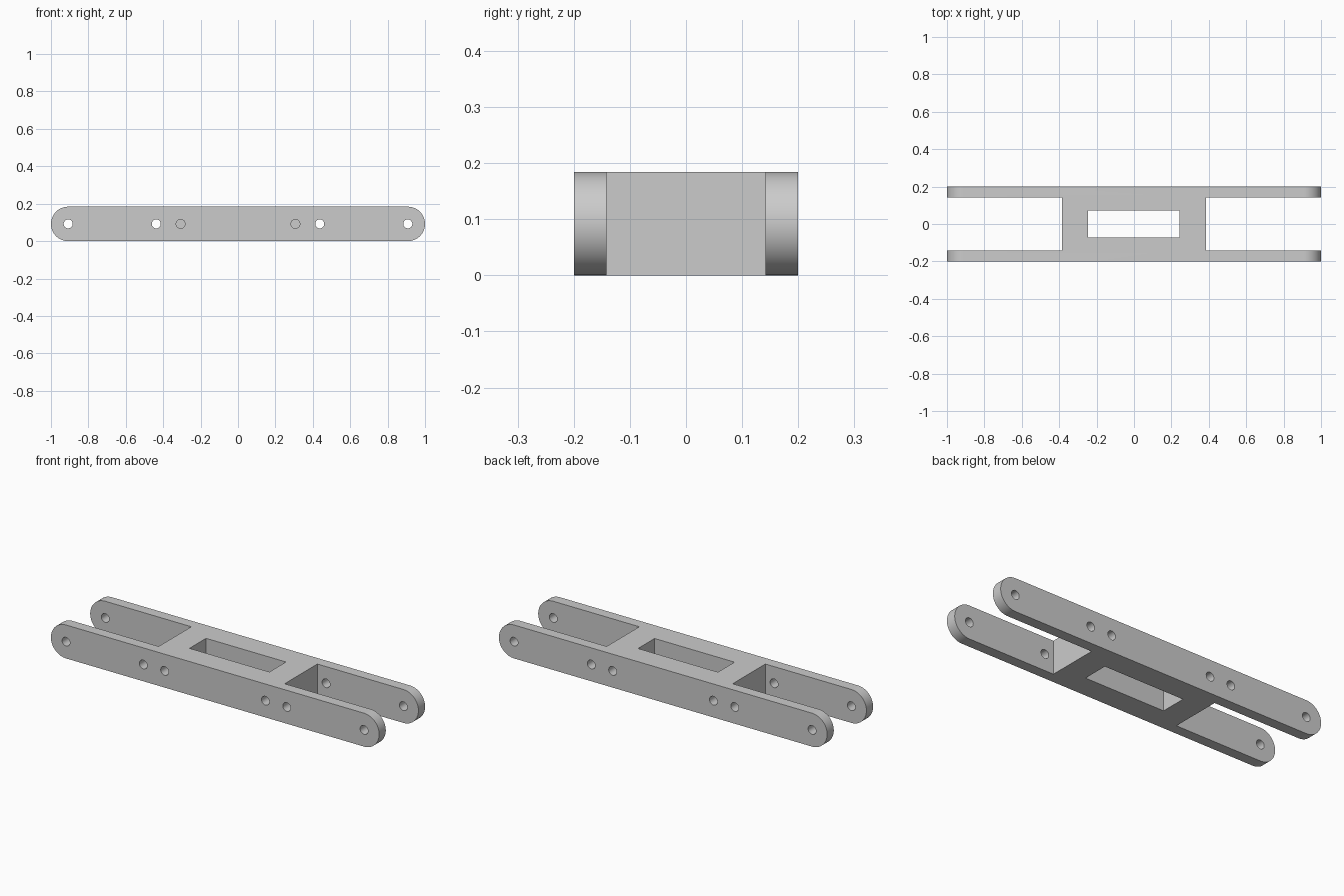
import bpy
import bmesh
from math import pi, sin, cos

if "Cube" in bpy.data.objects:
    bpy.data.objects.remove(bpy.data.objects["Cube"])

HEIGHT = 0.184
R = HEIGHT / 2          # end rounding radius, also mid height
END = 1 - R             # centre of the rounded ends
HALF_W = 0.2            # half of the overall width
ARM_IN = 0.142          # inner face of the arms
HOLE_R = 0.024

grey = bpy.data.materials.new("plain grey")
grey.use_nodes = True
colour = (0.6, 0.6, 0.6, 1)
grey.diffuse_color = colour
grey.node_tree.nodes["Principled BSDF"].inputs["Base Color"].default_value = colour


def prism(name, outline, y0, y1):
    """Extrude an (x, z) outline along y."""
    bm = bmesh.new()
    face = bm.faces.new([bm.verts.new((x, y0, z)) for x, z in outline])
    ext = bmesh.ops.extrude_face_region(bm, geom=[face])["geom"]
    moved = [v for v in ext if isinstance(v, bmesh.types.BMVert)]
    bmesh.ops.translate(bm, verts=moved, vec=(0, y1 - y0, 0))
    bmesh.ops.recalc_face_normals(bm, faces=bm.faces)
    mesh = bpy.data.meshes.new(name)
    bm.to_mesh(mesh)
    bm.free()
    mesh.materials.append(grey)
    ob = bpy.data.objects.new(name, mesh)
    bpy.context.collection.objects.link(ob)
    return ob


def arc(cx, radius, start, sweep, steps):
    return [(cx + radius * cos(start + sweep * i / steps),
             R + radius * sin(start + sweep * i / steps)) for i in range(steps + 1)]


def box(name, x0, x1, half_y):
    return prism(name, [(x0, -1), (x1, -1), (x1, 1), (x0, 1)], -half_y, half_y)


def hole(name, x, y0, y1):
    return prism(name, arc(x, HOLE_R, 0, 2 * pi, 32)[:-1], y0, y1)


# Round-ended bar that becomes the link frame
frame = prism("link_frame", arc(END, R, -pi / 2, pi, 32) + arc(-END, R, pi / 2, pi, 32),
              -HALF_W, HALF_W)

# Central window, fork slots, through holes and blind screw holes
cutters = [box("window_cutter", -0.245, 0.242, 0.072)]
for s in (-1, 1):
    cutters.append(box("fork_cutter", *sorted((s * 0.384, s * 1.2)), ARM_IN))
    for x in (END, 0.437):
        for side in (-1, 1):
            cutters.append(hole("pin_hole_cutter", s * x, *sorted((side * 0.1, side * 0.3))))
    for side in (-1, 1):
        cutters.append(hole("screw_hole_cutter", s * 0.307, *sorted((side * 0.1, side * 0.3))))

bpy.ops.object.select_all(action="DESELECT")
bpy.context.view_layer.objects.active = frame
frame.select_set(True)
for cutter in cutters:
    mod = frame.modifiers.new("cut", "BOOLEAN")
    mod.operation = "DIFFERENCE"
    mod.solver = "EXACT"
    mod.object = cutter
    bpy.ops.object.modifier_apply(modifier=mod.name)
    bpy.data.objects.remove(cutter)

# Smooth the round ends and holes, keep the edges crisp
bpy.ops.object.shade_smooth_by_angle(angle=pi / 6)
